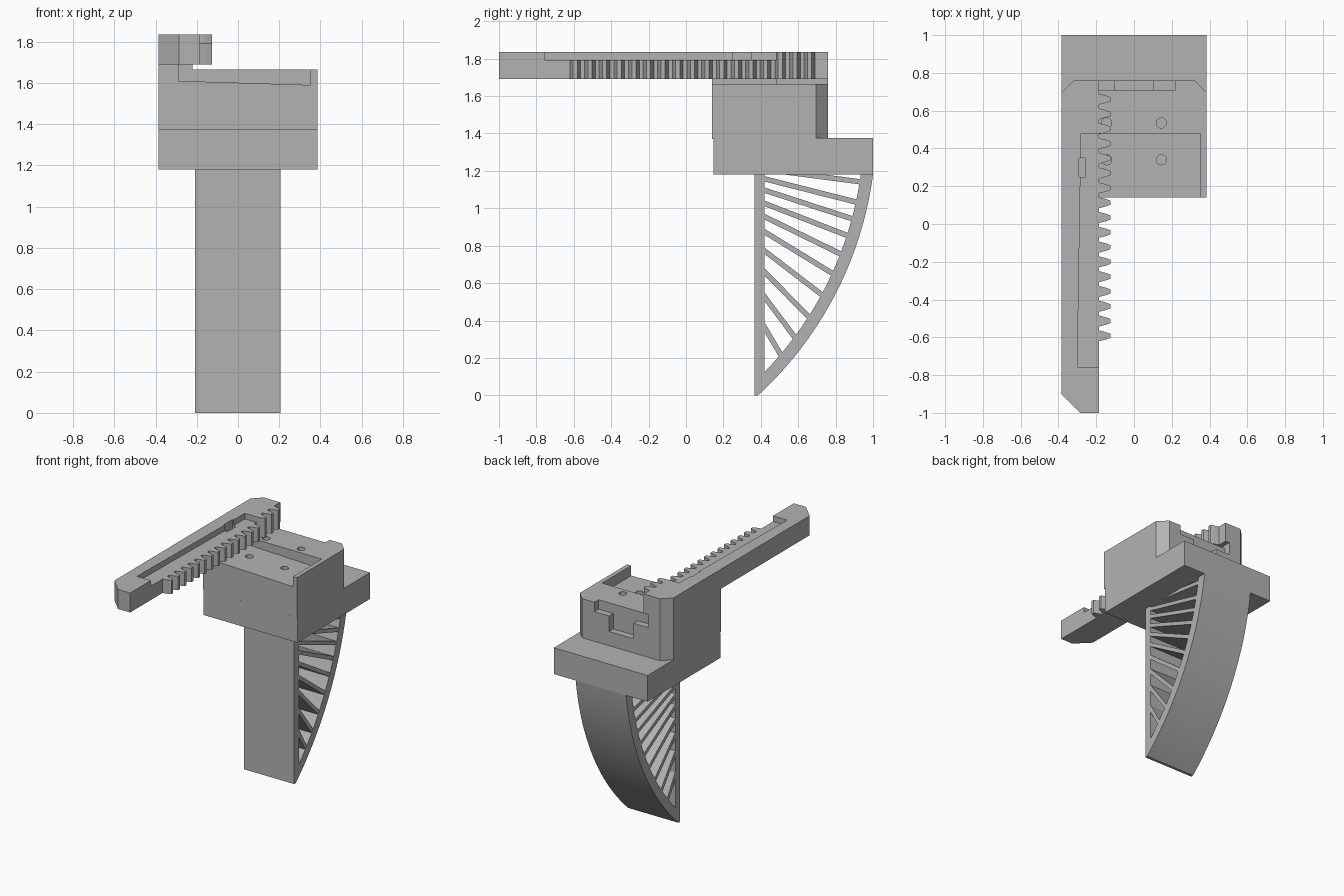
import bpy, bmesh
from math import asin, atan2, cos, sin, radians
from mathutils import Vector

cube = bpy.data.objects.get("Cube")
if cube:
    bpy.data.objects.remove(cube, do_unlink=True)

GREY = (0.45, 0.45, 0.45, 1)
mat = bpy.data.materials.new("matte_grey")
mat.use_nodes = True
mat.diffuse_color = GREY
mat.node_tree.nodes["Principled BSDF"].inputs["Base Color"].default_value = GREY


def prism(name, outline, lo, hi, axis="z"):
    """Extrude a 2D outline along an axis; the outline uses the other two axes in order."""
    place = {"x": lambda a, b, t: (t, a, b),
             "y": lambda a, b, t: (a, t, b),
             "z": lambda a, b, t: (a, b, t)}[axis]
    bm = bmesh.new()
    rings = [[bm.verts.new(place(a, b, t)) for a, b in outline] for t in (lo, hi)]
    n = len(outline)
    bm.faces.new(rings[0])
    bm.faces.new(rings[1])
    for i in range(n):
        j = (i + 1) % n
        bm.faces.new((rings[0][i], rings[0][j], rings[1][j], rings[1][i]))
    bmesh.ops.recalc_face_normals(bm, faces=bm.faces)
    mesh = bpy.data.meshes.new(name)
    bm.to_mesh(mesh)
    bm.free()
    ob = bpy.data.objects.new(name, mesh)
    mesh.materials.append(mat)
    bpy.context.collection.objects.link(ob)
    return ob


def rect(a0, a1, b0, b1):
    return [(a0, b0), (a1, b0), (a1, b1), (a0, b1)]


def disc(x, y, r, n=20):
    return [(x + r * cos(radians(360 * i / n)), y + r * sin(radians(360 * i / n)))
            for i in range(n)]


def cut(target, cutters):
    """Apply boolean cuts, then drop the cutters."""
    bpy.context.view_layer.objects.active = target
    for c in cutters:
        m = target.modifiers.new("cut", "BOOLEAN")
        m.operation, m.solver, m.object = "DIFFERENCE", "EXACT", c
        bpy.ops.object.modifier_apply(modifier=m.name)
        bpy.data.objects.remove(c, do_unlink=True)


W = 0.385                       # half width of the blocks
BASE, STEP, DECK = 1.18, 1.375, 1.665
RAIL_LO, RAIL_HI = 1.69, 1.835
FRONT, BACK = 0.14, 0.76
CH = 0.065                      # back corner chamfer

# Base plate, with a thin shadow gap under the upper block
prism("base_plate", rect(-W, W, 0.147, 1.0), BASE, STEP - 0.008)
prism("base_step", rect(-W, W, 0.152, 1.0), STEP - 0.008, STEP)

# Upper block: chamfered rear corners, open recess, screw holes, T-shaped rear notch
block = prism("upper_block", [(-W, FRONT), (W, FRONT), (W, BACK - CH), (W - CH, BACK),
                              (CH - W, BACK), (-W, BACK - CH)], STEP - 0.004, DECK)
cutters = [
    prism("recess", [(-0.288, 1.61), (0.352, 1.59), (0.352, 1.75), (-0.288, 1.75)],
          0.0, 0.48, "y"),
    prism("notch_top", rect(-0.22, 0.22, 0.71, 0.8), 1.595, 1.75),
    prism("notch_stem", rect(-0.1, 0.1, 0.71, 0.8), 1.48, 1.7),
]
cutters += [prism("hole", disc(x, y, 0.027), 1.42, 1.75)
            for x in (-0.145, 0.145) for y in (0.34, 0.535)]
cut(block, cutters)

# Seat joining the rail to the block
prism("rail_seat", [(-W, FRONT), (-0.288, FRONT), (-0.288, 0.48), (-0.22, 0.48),
                    (-0.22, BACK), (CH - W, BACK), (-W, BACK - CH)], DECK, RAIL_LO)

# Toothed rail drawn as one outline
ROOT, TIP, PITCH = -0.185, -0.125, 0.0783
outline = [(-W, BACK - CH), (-W, -0.9), (-0.285, -1.0), (ROOT, -1.0)]
for i in range(17):
    y = -0.592 + i * PITCH
    outline += [(ROOT, y - 0.029), (TIP - 0.025, y - 0.02), (TIP, y - 0.011),
                (TIP, y + 0.011), (TIP - 0.025, y + 0.02), (ROOT, y + 0.029)]
outline += [(ROOT, BACK), (CH - W, BACK)]
rail = prism("toothed_rail", outline, RAIL_LO, RAIL_HI)
cut(rail, [
    prism("rail_recess", [(-0.3, -0.757), (0, -0.757), (0, 0.48), (-0.28, 0.48)], 1.793, 1.9),
    prism("rail_pocket", rect(-0.292, -0.26, 0.25, 0.35), 1.75, 1.9),
])

# Finger: flat pad, curved back and radiating ribs
FX0, FX1 = -0.208, 0.205
PAD0, PAD1 = 0.365, 0.42
prism("finger_pad", [(PAD0, 0), (0.385, 0), (PAD1, 0.04), (PAD1, BASE), (PAD0, BASE)],
      FX0, FX1, "x")

low, high = Vector((0.385, 0)), Vector((1.0, BASE))
chord, sag = high - low, 0.117
R = ((chord.length / 2) ** 2 + sag ** 2) / (2 * sag)
normal = Vector((chord.y, -chord.x)).normalized()
centre = (low + high) / 2 - normal * (R - sag)
mid = atan2(normal.y, normal.x)
half = asin(chord.length / 2 / R)
R_IN = R - 0.065


def arc(radius, steps=32):
    pts = [centre + radius * Vector((cos(a), sin(a)))
           for a in (mid - half + 2 * half * i / steps for i in range(steps + 1))]
    return pts


outer = arc(R)
inner = [p for p in arc(R_IN) if p.x > 0.4]
inner.append(Vector((inner[-1].x + 0.001, BASE)))
back = prism("finger_back", [tuple(p) for p in outer + inner[::-1]], FX0, FX1, "x")
bpy.ops.object.select_all(action="DESELECT")
back.select_set(True)
bpy.context.view_layer.objects.active = back
bpy.ops.object.shade_smooth_by_angle(angle=radians(30))

# Heights of each rib at the pad and at the curved back
RIBS = [(1.21, 1.14), (1.16, 1.03), (1.10, 0.94), (1.03, 0.85), (0.96, 0.75),
        (0.88, 0.645), (0.78, 0.53), (0.67, 0.41), (0.54, 0.30), (0.38, 0.205)]
for i, (z0, z1) in enumerate(RIBS):
    r = R_IN + 0.015
    a = Vector((PAD1 - 0.01, z0))
    b = Vector((centre.x + (r * r - (z1 - centre.y) ** 2) ** 0.5, z1))
    d = (b - a).normalized()
    side = Vector((-d.y, d.x)) * 0.014
    prism(f"finger_rib_{i + 1}", [tuple(p) for p in (a - side, b - side, b + side, a + side)],
          FX0 + 0.002, FX1 - 0.002, "x")
